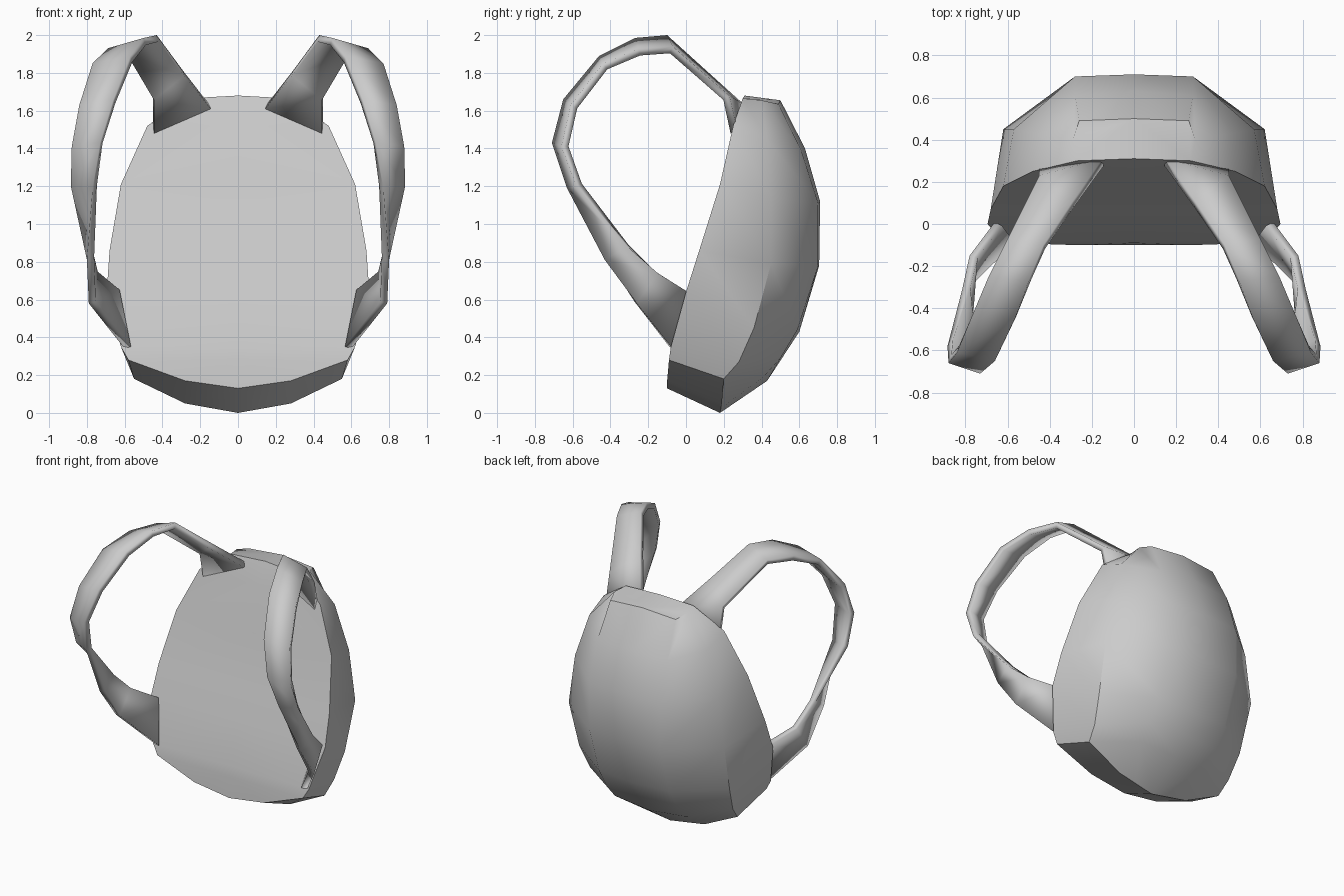
import bpy, bmesh, math

if "Cube" in bpy.data.objects:
    bpy.data.objects.remove(bpy.data.objects["Cube"])


def loft(name, rows, cap=False, thickness=0):
    """Skin rows of points on the +x side, then mirror to -x."""
    bm = bmesh.new()
    grid = [[bm.verts.new(p) for p in row] for row in rows]
    for a, b in zip(grid, grid[1:]):
        for j in range(len(a) - 1):
            bm.faces.new((a[j], b[j], b[j + 1], a[j + 1]))
    if cap:
        bm.faces.new(grid[0])
        bm.faces.new(grid[-1][::-1])
    bmesh.ops.remove_doubles(bm, verts=bm.verts, dist=0.001)
    mesh = bpy.data.meshes.new(name)
    bm.to_mesh(mesh)
    bm.free()
    ob = bpy.data.objects.new(name, mesh)
    bpy.context.collection.objects.link(ob)
    bpy.ops.object.select_all(action='DESELECT')
    bpy.context.view_layer.objects.active = ob
    ob.select_set(True)
    bpy.ops.object.shade_smooth_by_angle(angle=math.radians(42))
    if thickness:
        solid = ob.modifiers.new("Thickness", 'SOLIDIFY')
        solid.thickness = thickness
        solid.offset = -1
    ob.modifiers.new("Mirror", 'MIRROR').use_clip = True
    return ob


# Bag: each row runs from back-panel edge, round the side, to the pouch centre
body = [
    ((.27, .30, 1.665), (.29, .40, 1.655), (.26, .49, 1.635), (0, .50, 1.655)),
    ((.48, .25, 1.52), (.47, .43, 1.45), (.28, .61, 1.39), (0, .63, 1.40)),
    ((.62, .18, 1.21), (.57, .45, 1.14), (.28, .70, 1.11), (0, .71, 1.12)),
    ((.68, .07, .86), (.62, .45, .79), (.28, .70, .78), (0, .705, .78)),
    ((.695, 0, .64), (.60, .36, .45), (.28, .59, .44), (0, .60, .43)),
    ((.62, -.08, .35), (.57, .28, .27), (.28, .50, .29), (0, .515, .30)),
    ((.58, -.09, .28), (.55, .20, .18), (.28, .41, .19), (0, .43, .17)),
    ((.28, -.10, .17), (.28, .19, .05), (.28, .19, .05), (0, .18, 0)),
]
rows = []
for i, row in enumerate(body):
    edge = row[0]
    centre = {0: (0, .31, 1.68), len(body) - 1: (0, -.10, .13)}.get(i, (0, edge[1], edge[2]))
    rows.append((centre,) + row)
# bottom row has a doubled point, so nudge it before welding into a sliver-free triangle
rows[-1] = rows[-1][:3] + ((.14, .185, .025), rows[-1][4])
loft("bag_body", rows, cap=True)

# Shoulder straps: ribbon edges (inner, outer) from the top round to the lower side
strap = [
    ((.15, .31, 1.63), (.45, .27, 1.50)),
    ((.29, .11, 1.81), (.45, .23, 1.68)),
    ((.43, -.10, 2.0), (.60, -.07, 1.94)),
    ((.50, -.27, 1.985), (.69, -.25, 1.93)),
    ((.57, -.46, 1.89), (.77, -.44, 1.85)),
    ((.66, -.65, 1.66), (.84, -.61, 1.63)),
    ((.73, -.71, 1.43), (.88, -.66, 1.41)),
    ((.77, -.63, 1.19), (.885, -.58, 1.20)),
    ((.80, -.43, .81), (.815, -.31, .88)),
    ((.79, -.26, .58), (.78, -.15, .74)),
    ((.60, -.07, .34), (.66, .01, .64)),
]
loft("shoulder_straps", strap, thickness=.04)
